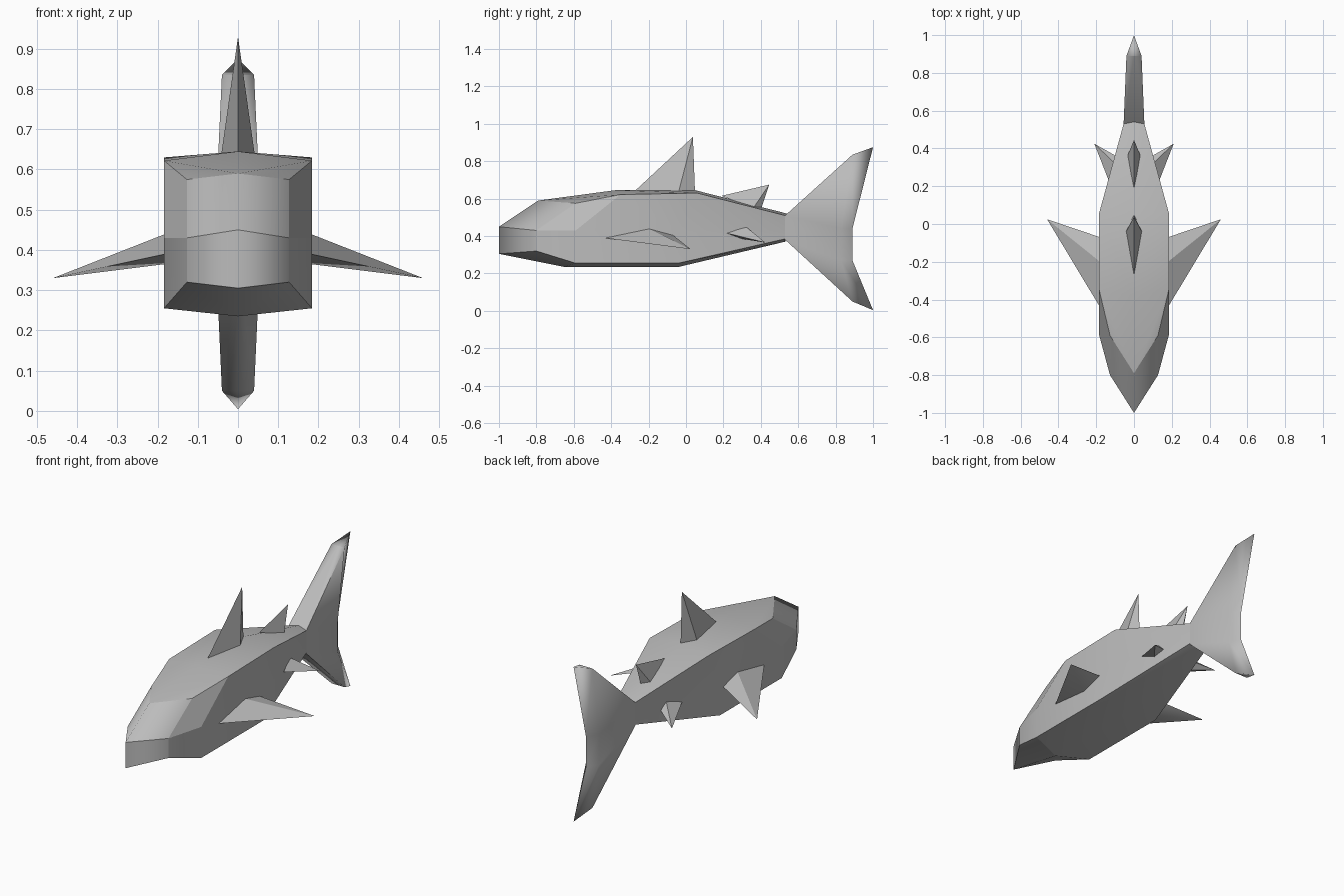
import bpy, bmesh
from mathutils import Vector

cube = bpy.data.objects.get("Cube")
if cube:
    bpy.data.objects.remove(cube)

grey = bpy.data.materials.new("shark grey")
grey.use_nodes = True
grey.diffuse_color = (0.5, 0.5, 0.5, 1)
grey.node_tree.nodes["Principled BSDF"].inputs["Base Color"].default_value = (0.5, 0.5, 0.5, 1)


def finish(name, bm, soft):
    """Weld, orient and shade a part; edges passing soft(edge) stay smooth."""
    bmesh.ops.remove_doubles(bm, verts=bm.verts, dist=0.0005)
    bmesh.ops.recalc_face_normals(bm, faces=bm.faces)
    for f in bm.faces:
        f.smooth = True
    for e in bm.edges:
        e.smooth = soft(e)
    mesh = bpy.data.meshes.new(name)
    bm.to_mesh(mesh)
    bm.free()
    mesh.materials.append(grey)
    obj = bpy.data.objects.new(name, mesh)
    bpy.context.collection.objects.link(obj)
    return obj


def add_face(bm, points):
    bm.faces.new([bm.verts.new(p) for p in points])


def mirrored_grid(name, rows, soft, cap=False):
    """Skin rows of points on the +x side and repeat them on the -x side."""
    bm = bmesh.new()
    for s in (1, -1):
        side = [[Vector((p[0] * s, p[1], p[2])) for p in row] for row in rows]
        for a, b in zip(side, side[1:]):
            for i in range(len(a) - 1):
                add_face(bm, (a[i], a[i + 1], b[i + 1], b[i]))
        if cap:
            add_face(bm, side[-1])
    return finish(name, bm, soft)


def spike(name, base, tip, soft_angle, s=1):
    """Pyramid fin from a base loop to a tip."""
    bm = bmesh.new()
    pts = [Vector((p[0] * s, p[1], p[2])) for p in base]
    end = Vector((tip[0] * s, tip[1], tip[2]))
    for i, p in enumerate(pts):
        add_face(bm, (p, pts[(i + 1) % len(pts)], end))
    add_face(bm, pts)
    return finish(name, bm, lambda e: e.calc_face_angle(0) < soft_angle)


# Body: each row runs top centre, top corner, mid side, bottom corner, bottom centre
nose_top, nose_low = (0, -1, 0.45), (0, -1, 0.305)
W, N = 0.184, 0.127
body_rows = [
    [nose_top, nose_top, nose_top, nose_low, nose_low],
    [(0, -0.79, 0.59), (N, -0.59, 0.575), (N, -0.8, 0.43), (N, -0.8, 0.32), nose_low],
    [(0, -0.38, 0.645), (W, -0.35, 0.622), (W, -0.59, 0.43), (W, -0.59, 0.255), (0, -0.65, 0.235)],
    [(0, 0.05, 0.645), (W, 0.06, 0.63), (W, -0.04, 0.43), (W, -0.04, 0.255), (0, -0.04, 0.235)],
    [(0, 0.58, 0.51), (0.055, 0.53, 0.51), (0.055, 0.53, 0.43), (0.055, 0.53, 0.385), (0, 0.53, 0.37)],
]
mirrored_grid("body", body_rows,
              lambda e: all(abs(v.co.x) < 0.001 for v in e.verts) or e.calc_face_angle(0) < 0.3,
              cap=True)

# Tail fin: rows run leading centre, leading side, rear side, trailing edge
T = 0.04
tail_rows = [
    [(0, 0.89, 0.835), (T, 0.89, 0.835), (T, 0.89, 0.835), (0, 1, 0.875)],
    [(0, 0.53, 0.51), (0.055, 0.53, 0.51), (T, 0.83, 0.44), (0, 0.89, 0.44)],
    [(0, 0.53, 0.38), (0.055, 0.53, 0.38), (T, 0.83, 0.27), (0, 0.89, 0.27)],
    [(0, 0.89, 0.05), (T, 0.89, 0.05), (T, 0.89, 0.05), (0, 1, 0.004)],
]
tail = mirrored_grid("tail_fin", tail_rows, lambda e: e.calc_face_angle(0) < 0.6)
bm = bmesh.new()
bm.from_mesh(tail.data)
bmesh.ops.holes_fill(bm, edges=bm.edges)
bm.to_mesh(tail.data)
bm.free()

# Back fins
spike("dorsal_fin",
      [(0, -0.28, 0.635), (0.042, -0.04, 0.635), (0, 0.048, 0.635), (-0.042, -0.04, 0.635)],
      (0, 0.037, 0.93), 0.6)
spike("rear_dorsal_fin",
      [(0, 0.19, 0.615), (0.035, 0.36, 0.55), (0, 0.4, 0.54), (-0.035, 0.36, 0.55)],
      (0, 0.445, 0.675), 0.6)

# Paired side fins
for label, s in (("left", 1), ("right", -1)):
    spike(label + "_pectoral_fin",
          [(0.18, -0.44, 0.39), (0.18, -0.2, 0.44), (0.18, -0.07, 0.405), (0.18, -0.2, 0.365)],
          (0.46, 0.025, 0.33), 0.5, s)
    spike(label + "_pelvic_fin",
          [(0.13, 0.22, 0.415), (0.1, 0.32, 0.45), (0.095, 0.36, 0.41), (0.11, 0.3, 0.385)],
          (0.21, 0.425, 0.365), 0.5, s)
